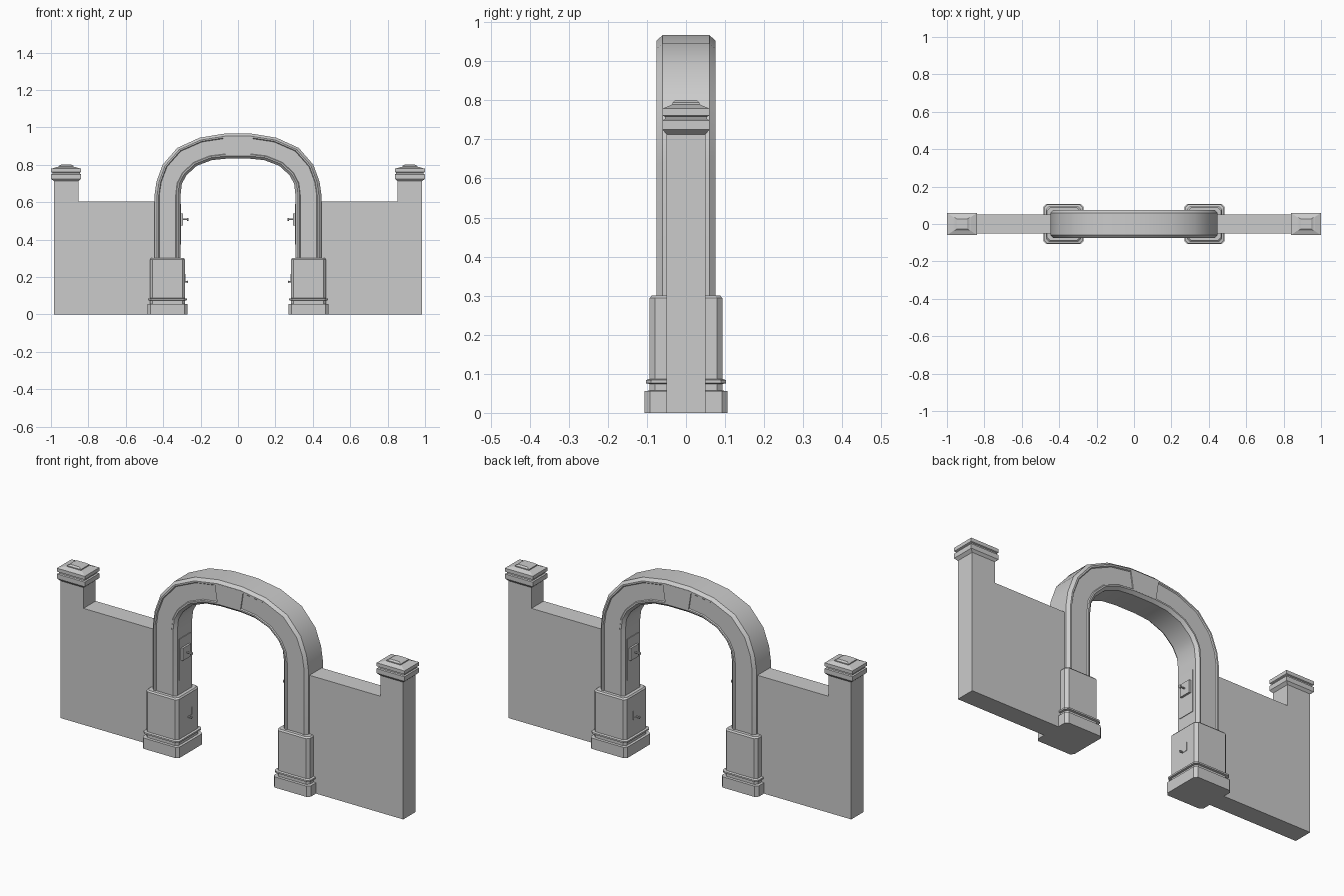
import bpy, bmesh, math
from mathutils import Vector

if "Cube" in bpy.data.objects:
    bpy.data.objects.remove(bpy.data.objects["Cube"])


def finish(name, bm, smooth=False):
    bmesh.ops.recalc_face_normals(bm, faces=bm.faces[:])
    me = bpy.data.meshes.new(name)
    bm.to_mesh(me)
    bm.free()
    ob = bpy.data.objects.new(name, me)
    bpy.context.collection.objects.link(ob)
    if smooth:
        bpy.ops.object.select_all(action='DESELECT')
        ob.select_set(True)
        bpy.context.view_layer.objects.active = ob
        bpy.ops.object.shade_smooth_by_angle(angle=math.radians(28))
    return ob


def loft(name, rings, smooth=False):
    """Skin a list of equal-length closed rings and cap both ends."""
    bm = bmesh.new()
    vs = [[bm.verts.new(p) for p in r] for r in rings]
    n = len(vs[0])
    for a, b in zip(vs, vs[1:]):
        for i in range(n):
            j = (i + 1) % n
            bm.faces.new((a[i], a[j], b[j], b[i]))
    bm.faces.new(vs[0])
    bm.faces.new(vs[-1])
    return finish(name, bm, smooth)


def stack(name, cx, levels, c=0.0):
    """Rectangular moulding from (half x, half y, z) levels, corners cut by c."""
    rings = []
    for hx, hy, z in levels:
        if c:
            q = [(hx, hy - c), (hx - c, hy), (c - hx, hy), (-hx, hy - c),
                 (-hx, c - hy), (c - hx, -hy), (hx - c, -hy), (hx, c - hy)]
        else:
            q = [(hx, hy), (-hx, hy), (-hx, -hy), (hx, -hy)]
        rings.append([(cx + x, y, z) for x, y in q])
    return loft(name, rings)


def prism(name, outline, y0, y1):
    """Extrude an x-z outline along y."""
    return loft(name, [[(x, y, z) for x, z in outline] for y in (y0, y1)])


def box(name, x0, x1, y0, y1, z0, z1):
    return prism(name, [(x0, z0), (x1, z0), (x1, z1), (x0, z1)], y0, y1)


def rod(name, x0, x1, z, r):
    """Small cylinder along x."""
    ring = [(r * math.cos(k * math.tau / 10), r * math.sin(k * math.tau / 10)) for k in range(10)]
    return loft(name, [[(x, a, z + b) for a, b in ring] for x in (x0, x1)], True)


# Arch: (outer x, z, inner x, z) stations on the left half, then mirrored
half = [(-.446, .28, -.307, .28), (-.446, .64, -.307, .64), (-.436, .71, -.300, .70),
        (-.403, .80, -.275, .745), (-.325, .89, -.22, .795), (-.205, .945, -.14, .825),
        (-.07, .967, -.06, .833)]
stations = half + [(-a, b, -c, d) for a, b, c, d in reversed(half)]
# cross-section: distance from nearest edge, and y depth (chamfer, rim, sunk panel)
edge = [(0, .06), (.014, .075), (.022, .075), (.026, .070)]
rings = []
for ox, oz, ix, iz in stations:
    o, i = Vector((ox, 0, oz)), Vector((ix, 0, iz))
    d = (o - i).normalized()
    side = [(i + d * t, y) for t, y in edge] + [(o - d * t, y) for t, y in reversed(edge)]
    rings.append([(p.x, -y, p.z) for p, y in side] +
                 [(p.x, y, p.z) for p, y in reversed(side)])
loft("arch", rings, True)

# Keystone on both faces
prism("keystone", [(-.066, .848), (.066, .848), (.082, .951), (-.082, .951)], -.0755, .0755)

for s, side in ((-1, "left"), (1, "right")):
    # Wall with taller end post
    prism(side + "_wall", [(s * .40, 0), (s * .985, 0), (s * .985, .72), (s * .853, .72),
                           (s * .853, .605), (s * .40, .605)], -.05, .05)
    # Post cap
    stack(side + "_post_cap", s * .919,
          [(.066, .05, .713), (.08, .06, .725), (.08, .06, .749), (.073, .054, .752),
           (.073, .054, .758), (.08, .06, .761), (.08, .06, .779), (.046, .036, .789)])
    stack(side + "_cap_knob", s * .919,
          [(.04, .035, .785), (.04, .035, .794), (.027, .027, .801)])
    # Pedestal with plinth and moulding
    stack(side + "_pedestal", s * .377,
          [(.106, .106, 0), (.106, .106, .056), (.093, .093, .057), (.093, .093, .074),
           (.103, .103, .076), (.103, .103, .084), (.093, .093, .087), (.093, .093, .294),
           (.087, .087, .301)], .014)
    # Lock plate, lock box and knob on the inner face of the leg
    box(side + "_lock_plate", s * .31, s * .304, -.045, .045, .375, .59)
    box(side + "_lock_box", s * .306, s * .294, -.032, .032, .475, .54)
    rod(side + "_knob_stem", s * .296, s * .272, .508, .004)
    rod(side + "_knob_end", s * .272, s * .264, .508, .008)
    # Small latch on the inner face of the pedestal
    box(side + "_latch_plate", s * .286, s * .282, -.004, .03, .171, .179)
    box(side + "_latch_bar", s * .286, s * .281, .024, .03, .171, .215)
    rod(side + "_latch_pin", s * .284, s * .270, .175, .004)
    rod(side + "_latch_pin_end", s * .270, s * .266, .175, .006)
